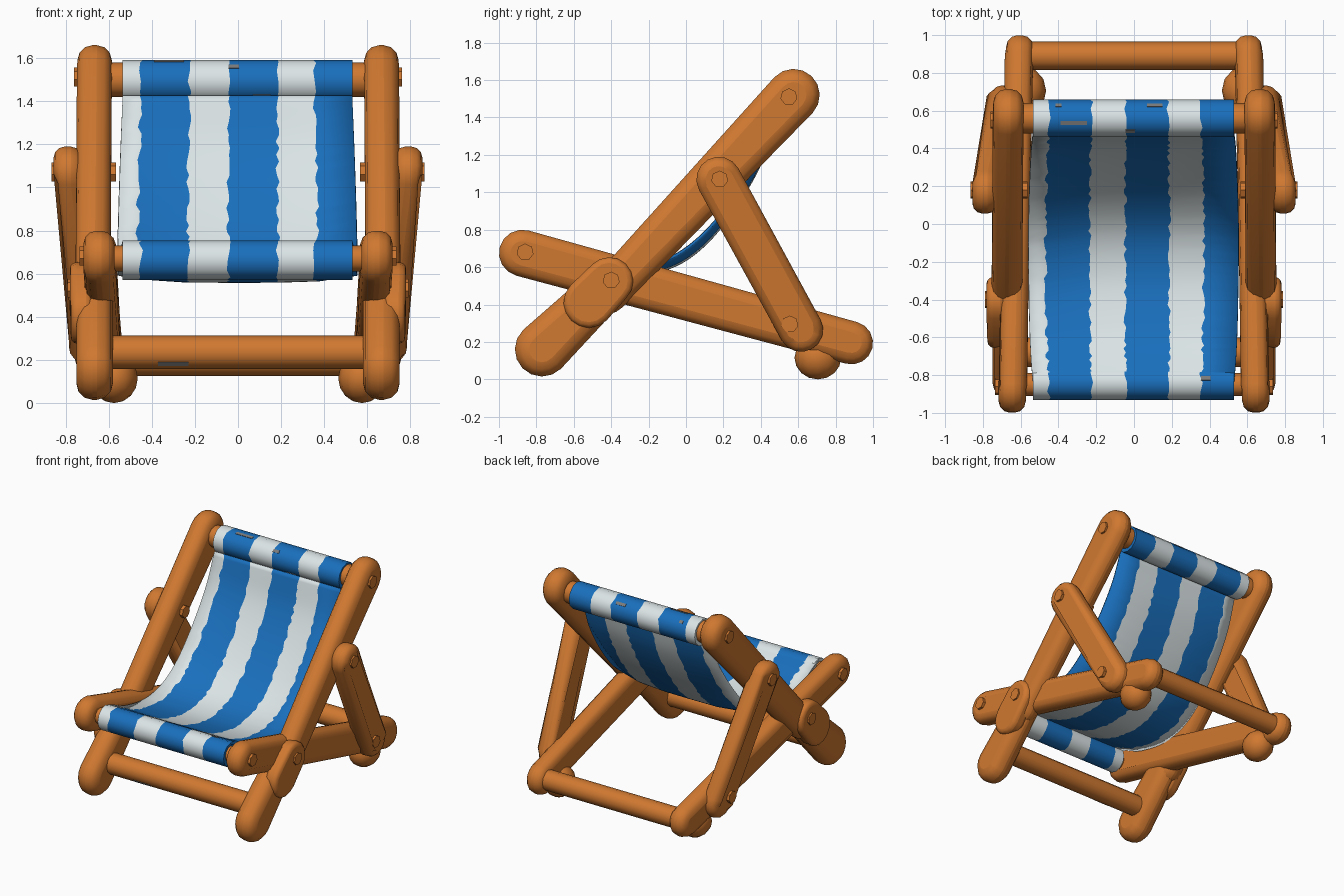
import bpy, bmesh, math, random
from mathutils import Matrix, Vector

random.seed(4)
if "Cube" in bpy.data.objects:
    bpy.data.objects.remove(bpy.data.objects["Cube"], do_unlink=True)


def material(name, rgb):
    m = bpy.data.materials.new(name)
    m.use_nodes = True
    m.diffuse_color = (*rgb, 1)
    m.node_tree.nodes["Principled BSDF"].inputs["Base Color"].default_value = (*rgb, 1)
    return m


wood = material("orange wood", (0.63, 0.19, 0.03))
white = material("white canvas", (0.71, 0.78, 0.79))
blue = material("blue canvas", (0.01, 0.16, 0.51))
grey = material("worn grey", (0.2, 0.2, 0.2))


def finish(bm, name, mats, angle=40):
    bmesh.ops.recalc_face_normals(bm, faces=bm.faces)
    me = bpy.data.meshes.new(name)
    bm.to_mesh(me)
    bm.free()
    for m in mats:
        me.materials.append(m)
    ob = bpy.data.objects.new(name, me)
    bpy.context.collection.objects.link(ob)
    bpy.ops.object.select_all(action='DESELECT')
    ob.select_set(True)
    bpy.context.view_layer.objects.active = ob
    bpy.ops.object.shade_smooth_by_angle(angle=math.radians(angle))
    return ob


def bar(name, a, ra, b, rb, half, bevel, side):
    """Flat wooden bar with round ends, running from a to b."""
    a, b = Vector(a), Vector(b)
    aim = math.atan2(b.z - a.z, b.y - a.y)
    bm = bmesh.new()
    ring = []
    for end, r, start in ((a, ra, aim + math.pi / 2), (b, rb, aim - math.pi / 2)):
        for i in range(9):
            t = start + math.pi * i / 8
            ring.append(Vector((end.x, end.y + r * math.cos(t), end.z + r * math.sin(t))))
    loops = [[bm.verts.new((side * (p.x + dx), p.y, p.z)) for p in ring] for dx in (-half, half)]
    n = len(ring)
    for i in range(n):
        j = (i + 1) % n
        bm.faces.new((loops[0][i], loops[0][j], loops[1][j], loops[1][i]))
    bm.faces.new(loops[0])
    bm.faces.new(loops[1])
    ob = finish(bm, name, [wood])
    mod = ob.modifiers.new("rounding", 'BEVEL')
    mod.width = bevel
    mod.segments = 3
    mod.limit_method = 'ANGLE'
    mod.angle_limit = math.radians(50)


def rod(name, x0, x1, y, z, r, sides):
    """Straight rod lying along x."""
    bm = bmesh.new()
    bmesh.ops.create_cone(bm, cap_ends=True, segments=sides, radius1=r, radius2=r, depth=abs(x1 - x0))
    for v in bm.verts:
        v.co = ((x0 + x1) / 2 + v.co.z, y + v.co.x, z + v.co.y)
    finish(bm, name, [wood])


# Frame: the same bars and bolts on both sides
for side, word in ((1, "left"), (-1, "right")):
    bar(word + "_back_post", (0.665, 0.575, 1.52), 0.14, (0.675, -0.42, 0.46), 0.11, 0.08, 0.07, side)
    bar(word + "_front_leg", (0.665, -0.77, 0.16), 0.145, (0.665, -0.42, 0.5), 0.12, 0.085, 0.075, side)
    bar(word + "_leg_bracket", (0.725, -0.52, 0.41), 0.135, (0.73, -0.41, 0.525), 0.128, 0.05, 0.03, side)
    bar(word + "_seat_rail", (0.645, -0.875, 0.675), 0.125, (0.605, 0.885, 0.195), 0.115, 0.072, 0.06, side)
    bar(word + "_prop_strut", (0.79, 0.175, 1.07), 0.12, (0.69, 0.615, 0.265), 0.118, 0.065, 0.05, side)
    for tag, x0, x1, y, z in (("top", 0.6, 0.76, 0.55, 1.51), ("strut_top", 0.565, 0.865, 0.18, 1.07),
                              ("rail", 0.6, 0.735, -0.86, 0.68), ("bracket", 0.6, 0.79, -0.4, 0.53),
                              ("strut_foot", 0.6, 0.785, 0.555, 0.295)):
        rod(f"{word}_{tag}_bolt", side * x0, side * x1, y, z, 0.046, 7)
    # Rounded rear foot
    bm = bmesh.new()
    bmesh.ops.create_uvsphere(bm, u_segments=12, v_segments=8, radius=1)
    for v in bm.verts:
        v.co = (side * 0.575 + v.co.x * 0.11, 0.705 + v.co.y * 0.125, 0.115 + v.co.z * 0.115)
    finish(bm, word + "_rear_foot", [wood], 50)

# Crossbars
rod("top_crossbar", -0.64, 0.64, 0.56, 1.5, 0.08, 12)
rod("seat_front_crossbar", -0.64, 0.64, -0.85, 0.67, 0.06, 12)
rod("front_stretcher", -0.64, 0.64, -0.68, 0.235, 0.078, 12)
rod("rear_stretcher", -0.6, 0.6, 0.89, 0.2, 0.075, 12)

# Striped canvas
EDGES = [-0.535, -0.45, -0.225, -0.045, 0.18, 0.355, 0.53]


def canvas(name, path, closed, widen=0.0, lift=0.0):
    """Striped cloth following (y, z) points; stripe edges wander, side edges may lift."""
    bm = bmesh.new()
    rows = []
    for i, (y, z) in enumerate(path):
        swell = math.sin(math.pi * i / (len(path) - 1))
        row = []
        for k, x in enumerate(EDGES):
            inner = 0 < k < len(EDGES) - 1
            wander = random.uniform(-0.01, 0.01) if inner else 0
            up = lift * swell * (x / 0.53) ** 4
            row.append(bm.verts.new((x * (1 + widen * swell) + wander, y - up * 0.7, z + up * 0.7)))
        rows.append(row)
    pairs = list(zip(rows, rows[1:])) + ([(rows[-1], rows[0])] if closed else [])
    for r0, r1 in pairs:
        for k in range(len(EDGES) - 1):
            bm.faces.new((r0[k], r0[k + 1], r1[k + 1], r1[k])).material_index = k % 2
    if closed:
        bm.faces.new([r[0] for r in rows]).material_index = 0
        bm.faces.new([r[-1] for r in rows]).material_index = 1
    return finish(bm, name, [white, blue])


def circle(y, z, r, n=12):
    return [(y + r * math.cos(math.tau * i / n), z + r * math.sin(math.tau * i / n)) for i in range(n)]


def smooth_path(pts, steps):
    """Catmull-Rom curve through the points."""
    p = [Vector(q) for q in pts]
    p = [2 * p[0] - p[1]] + p + [2 * p[-1] - p[-2]]
    out = []
    for a, b, c, d in zip(p, p[1:], p[2:], p[3:]):
        for s in range(steps):
            t = s / steps
            out.append(0.5 * (2 * b + (c - a) * t + (2 * a - 5 * b + 4 * c - d) * t * t
                              + (3 * b - a - 3 * c + d) * t ** 3))
    return out + [p[-2]]


canvas("top_canvas_roll", circle(0.56, 1.492, 0.1), True)
canvas("front_canvas_roll", circle(-0.84, 0.663, 0.092), True)
sling = canvas("canvas_sling", smooth_path(
    [(-0.84, 0.748), (-0.72, 0.695), (-0.55, 0.615), (-0.3, 0.565), (-0.08, 0.6),
     (0.1, 0.72), (0.27, 0.93), (0.41, 1.18), (0.485, 1.425)], 8), False, 0.045, 0.05)
thick = sling.modifiers.new("cloth thickness", 'SOLIDIFY')
thick.thickness = 0.014
thick.offset = 0


def worn_patch(name, x, width, y, z, r, degrees):
    """Thin worn plate lying on one facet of a twelve-sided rod."""
    t = math.radians(degrees)
    reach = r * math.cos(math.pi / 12)
    place = Matrix.Translation((x, y + reach * math.cos(t), z + reach * math.sin(t)))
    bm = bmesh.new()
    bmesh.ops.create_cube(bm, size=1, matrix=place @ Matrix.Rotation(t, 4, 'X')
                          @ Matrix.Diagonal((width, 0.006, 0.022, 1)))
    finish(bm, name, [grey])


# Worn patches on the rolls and the stretcher
for i, (x, width, degrees) in enumerate(((-0.32, 0.14, 105), (-0.02, 0.05, 135), (0.11, 0.08, 225),
                                         (0.11, 0.08, 45), (-0.4, 0.03, 45))):
    worn_patch(f"top_worn_patch_{i + 1}", x, width, 0.56, 1.492, 0.1, degrees)
worn_patch("front_worn_patch", 0.38, 0.05, -0.84, 0.663, 0.092, 75)
worn_patch("stretcher_worn_patch", -0.3, 0.14, -0.68, 0.235, 0.078, 225)
